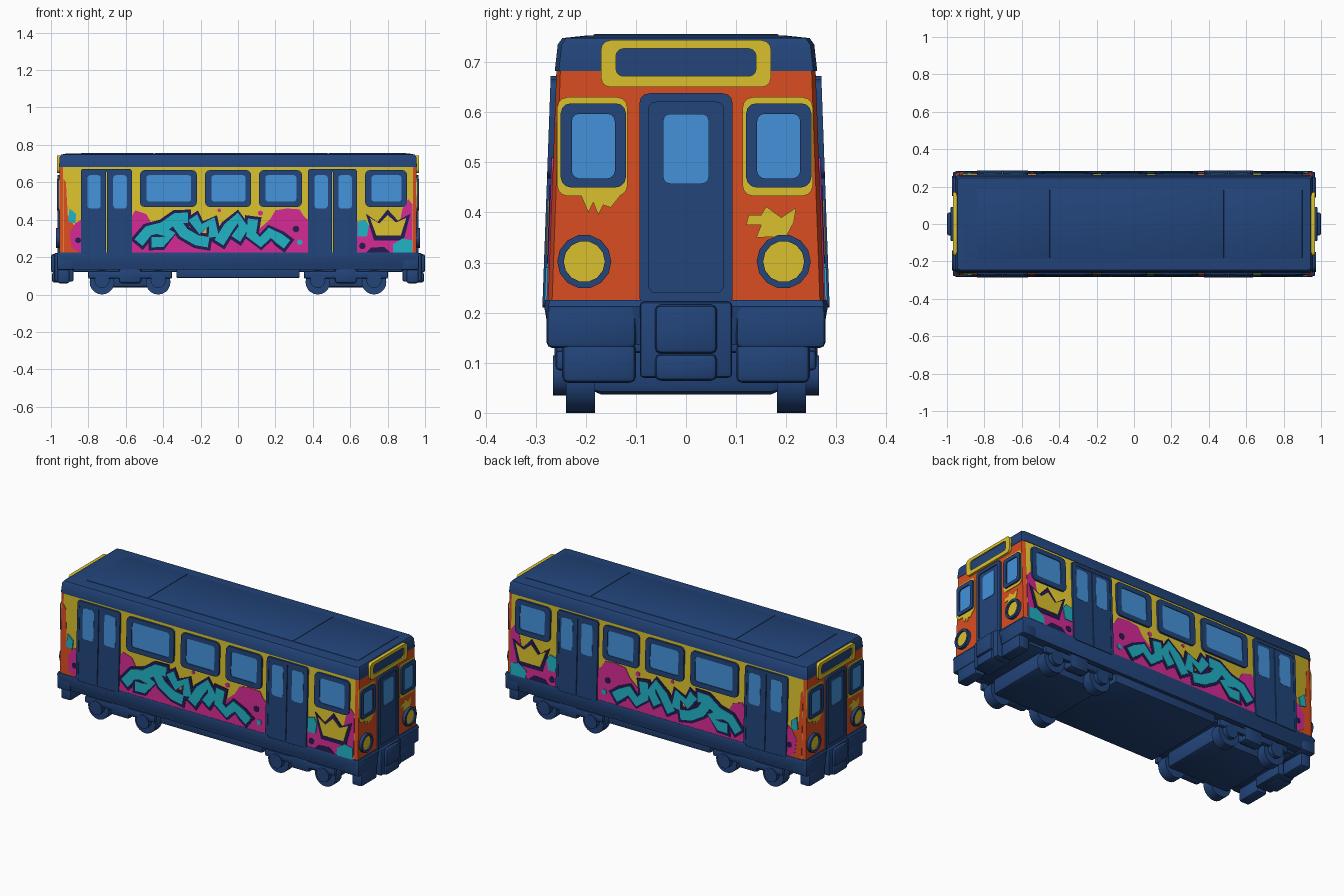
import bpy, bmesh, math
from mathutils import Vector

if "Cube" in bpy.data.objects:
    bpy.data.objects.remove(bpy.data.objects["Cube"])

COLOURS = {
    "navy": (0.016, 0.058, 0.195), "yellow": (0.70, 0.53, 0.027), "orange": (0.71, 0.075, 0.015),
    "cyan": (0.014, 0.44, 0.54), "magenta": (0.65, 0.023, 0.29), "glass_blue": (0.058, 0.285, 0.70),
    "dark_purple": (0.018, 0.011, 0.084)}
MATS = {}
for n, c in COLOURS.items():
    MATS[n] = bpy.data.materials.new(n)
    MATS[n].diffuse_color = (*c, 1)


def finish(name, bm, *mats):
    bmesh.ops.recalc_face_normals(bm, faces=bm.faces)
    me = bpy.data.meshes.new(name)
    bm.to_mesh(me)
    bm.free()
    for m in mats:
        me.materials.append(MATS[m])
    ob = bpy.data.objects.new(name, me)
    bpy.context.collection.objects.link(ob)
    return ob


# ---------- solid helpers ----------
def box(name, x, y, z, bevel=0.008, mat="navy"):
    bm = bmesh.new()
    bmesh.ops.create_cube(bm, size=1)
    for v in bm.verts:
        v.co = [(a[0] + a[1]) / 2 + c * abs(a[1] - a[0]) for a, c in zip((x, y, z), v.co)]
    bmesh.ops.bevel(bm, geom=bm.edges[:], offset=bevel, segments=2, affect='EDGES', profile=0.5)
    return finish(name, bm, mat)


def wheel(name, x, y0, y1, z, r):
    bm = bmesh.new()
    bmesh.ops.create_cone(bm, cap_ends=True, segments=20, radius1=r, radius2=r, depth=abs(y1 - y0))
    for v in bm.verts:
        v.co = (x + v.co.x, (y0 + y1) / 2 + v.co.z, z + v.co.y)
    return finish(name, bm, "navy")


def loft(name, rings, mats, rule=None):
    """Stack chamfered rectangles: (half length, half width, height)."""
    bm = bmesh.new()
    loops = []
    for hx, w, z in rings:
        q = [(hx, w - 0.008), (hx - 0.02, w)]
        pts = q + [(-a, b) for a, b in q[::-1]] + [(-a, -b) for a, b in q] + [(a, -b) for a, b in q[::-1]]
        loops.append([bm.verts.new((a, b, z)) for a, b in pts])
    for lo, hi in zip(loops, loops[1:]):
        for i in range(8):
            j = (i + 1) % 8
            bm.faces.new((lo[i], lo[j], hi[j], hi[i]))
    bm.faces.new(loops[0])
    bm.faces.new(loops[-1])
    bm.normal_update()
    for f in bm.faces:
        f.material_index = rule(f.normal) if rule else 0
    return finish(name, bm, *mats)


# ---------- flat shapes (u, v) laid onto a wall ----------
def rrect(u0, u1, v0, v1, r=0.015, n=3):
    pts = []
    for k, (cu, cv) in enumerate([(u1 - r, v1 - r), (u0 + r, v1 - r), (u0 + r, v0 + r), (u1 - r, v0 + r)]):
        for i in range(n + 1):
            a = math.pi / 2 * (k + i / n)
            pts.append((cu + r * math.cos(a), cv + r * math.sin(a)))
    return pts


def disc(u, v, r, n=14):
    return [(u + r * math.cos(2 * math.pi * i / n), v + r * math.sin(2 * math.pi * i / n)) for i in range(n)]


def poly(pts):
    return pts, [tuple(range(len(pts)))]


def ring(a, b):
    n = len(a)
    return a + b, [(i, (i + 1) % n, n + (i + 1) % n, n + i) for i in range(n)]


def stroke(path, w):
    p = [Vector(q) for q in path]
    p[0] = p[0] + (p[0] - p[1]).normalized() * (w - 0.05) / 2
    p[-1] = p[-1] + (p[-1] - p[-2]).normalized() * (w - 0.05) / 2
    left, right = [], []
    for i, q in enumerate(p):
        d = (p[min(i + 1, len(p) - 1)] - p[max(i - 1, 0)]).normalized()
        nrm = Vector((-d.y, d.x)) * w / 2
        left.append(tuple(q + nrm))
        right.append(tuple(q - nrm))
    n = len(p)
    return left + right, [(i, n + i, n + i + 1, i + 1) for i in range(n - 1)]


def plates(name, mat, wall, shapes, hi, lo=-0.003):
    bm = bmesh.new()
    for pts, faces in shapes:
        a = [bm.verts.new(wall(u, v, lo)) for u, v in pts]
        b = [bm.verts.new(wall(u, v, hi)) for u, v in pts]
        edges = {(f[i], f[(i + 1) % len(f)]) for f in faces for i in range(len(f))}
        for f in faces:
            bm.faces.new([b[i] for i in f])
            bm.faces.new([a[i] for i in reversed(f)])
        for i, j in edges:
            if (j, i) not in edges:
                bm.faces.new((a[i], a[j], b[j], b[i]))
    return finish(name, bm, mat)


def half_width(z):
    return 0.275 - (z - 0.23) * 0.036


# ---------- body, roof, skirt ----------
loft("body_shell", [(0.955, half_width(z), z) for z in (0.2, 0.69)], ("yellow", "orange"),
     lambda n: 1 if abs(n.x) > 0.2 else 0)
loft("roof", [(0.957, 0.262, 0.682), (0.953, 0.256, 0.735), (0.945, 0.247, 0.748), (0.92, 0.2, 0.753)], ("navy",))
for i, (x0, x1) in enumerate([(-0.84, -0.45), (-0.444, 0.48), (0.486, 0.9)]):
    box(f"roof_panel_{i}", (x0, x1), (-0.185, 0.185), (0.74, 0.756), 0.003)
loft("skirt", [(0.95, 0.27, 0.135), (0.958, 0.274, 0.16), (0.968, 0.283, 0.212), (0.962, 0.28, 0.225)], ("navy",))
box("underframe", (-0.88, 0.88), (-0.22, 0.22), (0.12, 0.16))
box("equipment_case", (-0.33, 0.33), (-0.25, 0.25), (0.088, 0.16))

# ---------- bogies and end gear ----------
for sx, end in ((-1, "rear"), (1, "front")):
    cx = 0.577 * sx
    box(f"{end}_bogie", (cx - 0.2, cx + 0.2), (-0.19, 0.19), (0.037, 0.15), 0.02)
    for sy, hand in ((-1, "near"), (1, "far")):
        box(f"{end}_bogie_beam_{hand}", (cx - 0.225, cx + 0.225), (0.235 * sy, 0.26 * sy), (0.085, 0.125))
        box(f"{end}_bogie_spring_{hand}", (cx - 0.06, cx + 0.06), (0.2 * sy, 0.262 * sy), (0.06, 0.15), 0.015)
        for wx in (cx - 0.15, cx + 0.15):
            wheel(f"{end}_wheel_{hand}", wx, 0.182 * sy, 0.24 * sy, 0.066, 0.066)
            wheel(f"{end}_axle_cap_{hand}", wx, 0.22 * sy, 0.265 * sy, 0.075, 0.04)
        box(f"{end}_bumper_{hand}", (0.88 * sx, 0.968 * sx), (0.1 * sy, 0.278 * sy), (0.13, 0.22), 0.01)
        box(f"{end}_bumper_step_{hand}", (0.9 * sx, 0.965 * sx), (0.1 * sy, 0.247 * sy), (0.06, 0.14), 0.012)
    box(f"{end}_coupler_mount", (0.88 * sx, 0.982 * sx), (-0.092, 0.092), (0.07, 0.222))
    box(f"{end}_coupler", (0.9 * sx, sx), (-0.062, 0.062), (0.118, 0.216), 0.012)
    box(f"{end}_coupler_base", (0.9 * sx, 0.995 * sx), (-0.062, 0.062), (0.064, 0.118), 0.012)

# ---------- side walls ----------
WINDOWS = [(-0.524, -0.22), (-0.176, 0.07), (0.112, 0.342), (0.68, 0.904)]
DOORS = [(-0.84, -0.567), (0.374, 0.636)]
STROKES = [
    [(-0.53, 0.28), (-0.48, 0.34), (-0.40, 0.36), (-0.33, 0.41), (-0.27, 0.41)],
    [(-0.43, 0.35), (-0.36, 0.32), (-0.41, 0.28), (-0.46, 0.28)],
    [(-0.34, 0.40), (-0.29, 0.33), (-0.22, 0.29), (-0.16, 0.28)],
    [(-0.24, 0.41), (-0.20, 0.35), (-0.14, 0.39), (-0.13, 0.31)],
    [(-0.10, 0.28), (-0.05, 0.36), (0.0, 0.41), (0.03, 0.36), (-0.01, 0.30)],
    [(0.08, 0.40), (0.07, 0.32), (0.12, 0.28), (0.17, 0.33), (0.22, 0.30), (0.26, 0.27)]]
CROWN = [(0.705, 0.41), (0.74, 0.315), (0.87, 0.315), (0.90, 0.41), (0.845, 0.385), (0.80, 0.425), (0.755, 0.38)]
CROWN_EDGE = [(0.80 + (u - 0.80) * 1.22, 0.365 + (v - 0.365) * 1.5) for u, v in CROWN]
BACKDROP = [(-0.567, 0.22), (0.374, 0.22), (0.374, 0.40), (0.35, 0.42), (0.33, 0.455), (0.26, 0.46), (0.20, 0.45),
            (0.17, 0.40), (0.10, 0.34), (-0.10, 0.33), (-0.30, 0.33), (-0.45, 0.36), (-0.49, 0.43), (-0.55, 0.45),
            (-0.567, 0.42)]
RIGHT_BACK = [(0.636, 0.22), (0.945, 0.22), (0.935, 0.48), (0.91, 0.51), (0.88, 0.46), (0.86, 0.36), (0.74, 0.33),
              (0.70, 0.37), (0.636, 0.39)]

for s, hand in ((-1, "near"), (1, "far")):
    def wall(u, v, o, s=s):
        return (u, s * (half_width(v) + o), v)

    # window frames and panes
    plates(f"window_frames_{hand}", "navy", wall, [
        ring(rrect(a, b, 0.468, 0.665, 0.025), rrect(a + 0.034, b - 0.03, 0.497, 0.638)) for a, b in WINDOWS], 0.011)
    plates(f"window_panes_{hand}", "glass_blue", wall,
           [poly(rrect(a + 0.03, b - 0.026, 0.49, 0.642)) for a, b in WINDOWS], 0.007)
    # double doors
    leaves, panes, frames = [], [], []
    for a, b in DOORS:
        m = (a + b) / 2
        frames.append(ring(rrect(a, b, 0.21, 0.672), rrect(a + 0.014, b - 0.014, 0.215, 0.655)))
        leaves += [poly(rrect(a + 0.01, m - 0.002, 0.213, 0.66, 0.005)), poly(rrect(m + 0.002, b - 0.01, 0.213, 0.66, 0.005))]
        panes += [poly(rrect(a + 0.035, a + 0.106, 0.46, 0.638)), poly(rrect(b - 0.1, b - 0.027, 0.46, 0.638))]
    plates(f"door_frames_{hand}", "navy", wall, frames, 0.011)
    plates(f"door_leaves_{hand}", "navy", wall, leaves, 0.0085)
    plates(f"door_panes_{hand}", "glass_blue", wall, panes, 0.0098)
    # abstract spray paint, in thin layers
    plates(f"paint_corner_{hand}", "orange", wall, [
        poly([(-0.934, 0.22), (-0.85, 0.22), (-0.87, 0.36), (-0.91, 0.42), (-0.92, 0.6), (-0.934, 0.62)])], 0.0015)
    plates(f"paint_backdrop_{hand}", "magenta", wall, [
        poly(BACKDROP), poly([(u if u < 0.93 else 0.934, v) for u, v in RIGHT_BACK]),
        poly([(-0.89, 0.25), (-0.84, 0.22), (-0.84, 0.40), (-0.87, 0.38), (-0.90, 0.33)]),
        poly(disc(0.12, 0.435, 0.014, 8)), poly(disc(-0.1, 0.45, 0.01, 8))], 0.003)
    plates(f"paint_outline_{hand}", "dark_purple", wall, [stroke(p, 0.088) for p in STROKES] + [
        poly(CROWN_EDGE), poly(disc(0.665, 0.26, 0.018, 8)), poly(disc(-0.855, 0.29, 0.016, 8)),
        poly(disc(0.31, 0.35, 0.018, 8)), poly([(0.68, 0.22), (0.82, 0.22), (0.78, 0.255), (0.71, 0.25)])], 0.005)
    plates(f"paint_letter_free_shapes_{hand}", "cyan", wall, [stroke(p, 0.056) for p in STROKES] + [
        poly([(0.64, 0.31), (0.69, 0.31), (0.70, 0.37), (0.68, 0.40), (0.64, 0.39)]),
        poly([(0.83, 0.225), (0.93, 0.225), (0.93, 0.29), (0.88, 0.30), (0.83, 0.27)]),
        poly([(-0.91, 0.39), (-0.87, 0.38), (-0.865, 0.43), (-0.90, 0.46)]),
        poly(disc(0.33, 0.28, 0.015, 8))], 0.007)
    plates(f"paint_crest_{hand}", "yellow", wall, [poly(CROWN)], 0.007)

# ---------- cab ends ----------
SPLASH = [(0.12, 0.375), (0.15, 0.375), (0.14, 0.35), (0.20, 0.352), (0.215, 0.38), (0.22, 0.41), (0.19, 0.39),
          (0.16, 0.412), (0.15, 0.395), (0.125, 0.395)]
DRIPS = [(-0.21, 0.435), (-0.195, 0.40), (-0.185, 0.42), (-0.175, 0.395), (-0.165, 0.415), (-0.15, 0.41), (-0.13, 0.435)]
for s, end in ((-1, "rear"), (1, "front")):
    def wall(u, v, o, s=s):
        return (s * (0.955 + o), s * u, v)

    sides = [(-0.25, -0.12), (0.12, 0.25)]
    plates(f"{end}_yellow_surrounds", "yellow", wall,
           [poly(rrect(a - 0.007, b + 0.003, 0.433, 0.63, 0.02)) for a, b in sides] + [poly(SPLASH), poly(DRIPS)], 0.003)
    plates(f"{end}_cab_window_frames", "navy", wall, [
        ring(rrect(a, b, 0.45, 0.618, 0.02), rrect(a + 0.022, b - 0.022, 0.468, 0.597)) for a, b in sides], 0.012)
    plates(f"{end}_cab_window_panes", "glass_blue", wall,
           [poly(rrect(a + 0.018, b - 0.018, 0.46, 0.602)) for a, b in sides], 0.006)
    plates(f"{end}_cab_door", "navy", wall, [poly(rrect(-0.085, 0.085, 0.215, 0.63))], 0.006)
    plates(f"{end}_cab_door_frame", "navy", wall,
           [ring(rrect(-0.093, 0.093, 0.21, 0.638, 0.02), rrect(-0.075, 0.075, 0.24, 0.62, 0.015))], 0.011)
    plates(f"{end}_cab_door_pane", "glass_blue", wall, [poly(rrect(-0.046, 0.046, 0.457, 0.597))], 0.009)
    plates(f"{end}_sign_frame", "yellow", wall,
           [ring(rrect(-0.17, 0.17, 0.65, 0.744, 0.02), rrect(-0.14, 0.14, 0.672, 0.727))], 0.013, -0.02)
    plates(f"{end}_sign_panel", "navy", wall, [poly(rrect(-0.145, 0.145, 0.668, 0.731))], 0.007, -0.02)
    plates(f"{end}_headlight_rims", "navy", wall,
           [ring(disc(c, 0.302, 0.054), disc(c, 0.302, 0.041)) for c in (-0.203, 0.195)], 0.018)
    plates(f"{end}_headlight_lenses", "yellow", wall, [poly(disc(c, 0.302, 0.043)) for c in (-0.203, 0.195)], 0.009)

# smooth the round parts, keep hard edges
for ob in bpy.data.objects:
    ob.select_set(True)
bpy.context.view_layer.objects.active = bpy.data.objects["roof"]
bpy.ops.object.shade_smooth_by_angle(angle=math.radians(35))

for m in bpy.data.materials:
    if m.users and not m.is_grease_pencil:
        m.use_nodes = True
        m.node_tree.nodes["Principled BSDF"].inputs["Base Color"].default_value = m.diffuse_color
